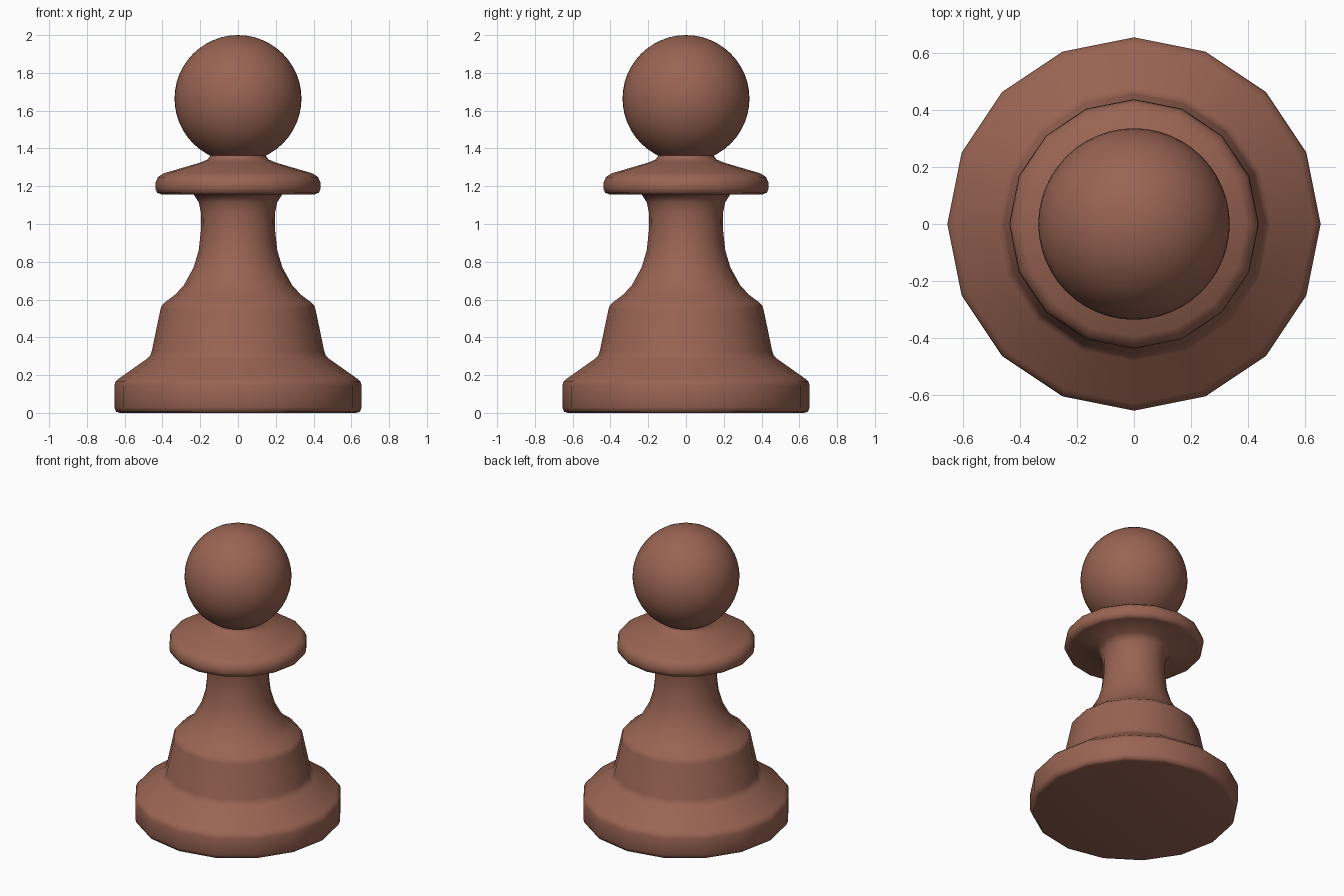
import bpy, bmesh, math

if "Cube" in bpy.data.objects:
    bpy.data.objects.remove(bpy.data.objects["Cube"])

wood = bpy.data.materials.new("reddish_brown")
wood.diffuse_color = (0.32, 0.128, 0.086, 1)
wood.use_nodes = True
wood.node_tree.nodes["Principled BSDF"].inputs["Base Color"].default_value = wood.diffuse_color


def finish(obj, angle):
    obj.data.materials.append(wood)
    bpy.ops.object.select_all(action='DESELECT')
    obj.select_set(True)
    bpy.context.view_layer.objects.active = obj
    bpy.ops.object.shade_smooth_by_angle(angle=math.radians(angle))


def lathe(name, profile, sides=16):
    """Turned solid from (radius, height) points, capped at both ends."""
    bm = bmesh.new()
    rings = [[bm.verts.new((r * math.cos(2 * math.pi * i / sides),
                            r * math.sin(2 * math.pi * i / sides), z))
              for i in range(sides)] for r, z in profile]
    for lo, hi in zip(rings, rings[1:]):
        for i in range(sides):
            j = (i + 1) % sides
            bm.faces.new((lo[i], lo[j], hi[j], hi[i]))
    bm.faces.new(rings[0][::-1])
    bm.faces.new(rings[-1])
    me = bpy.data.meshes.new(name)
    bm.to_mesh(me)
    bm.free()
    obj = bpy.data.objects.new(name, me)
    bpy.context.collection.objects.link(obj)
    finish(obj, 60)
    return obj


# foot, skirt, stem, collar and neck as one turned body
lathe("turned_body", [
    (0.625, 0.0), (0.645, 0.006), (0.655, 0.03), (0.655, 0.145), (0.648, 0.165),
    (0.63, 0.182), (0.48, 0.288), (0.465, 0.303), (0.457, 0.325),
    (0.41, 0.55), (0.404, 0.568), (0.39, 0.583), (0.335, 0.624), (0.287, 0.675),
    (0.235, 0.77), (0.208, 0.86), (0.197, 0.96), (0.196, 1.06), (0.208, 1.115),
    (0.235, 1.157), (0.405, 1.157), (0.428, 1.165), (0.438, 1.19), (0.436, 1.22),
    (0.424, 1.248), (0.395, 1.268), (0.20, 1.325), (0.165, 1.34),
    (0.148, 1.358), (0.15, 1.375), (0.165, 1.392)])

# round head
bpy.ops.mesh.primitive_uv_sphere_add(segments=48, ring_count=24,
                                     radius=0.336, location=(0, 0, 1.664))
head = bpy.context.object
head.name = "head_ball"
finish(head, 60)
